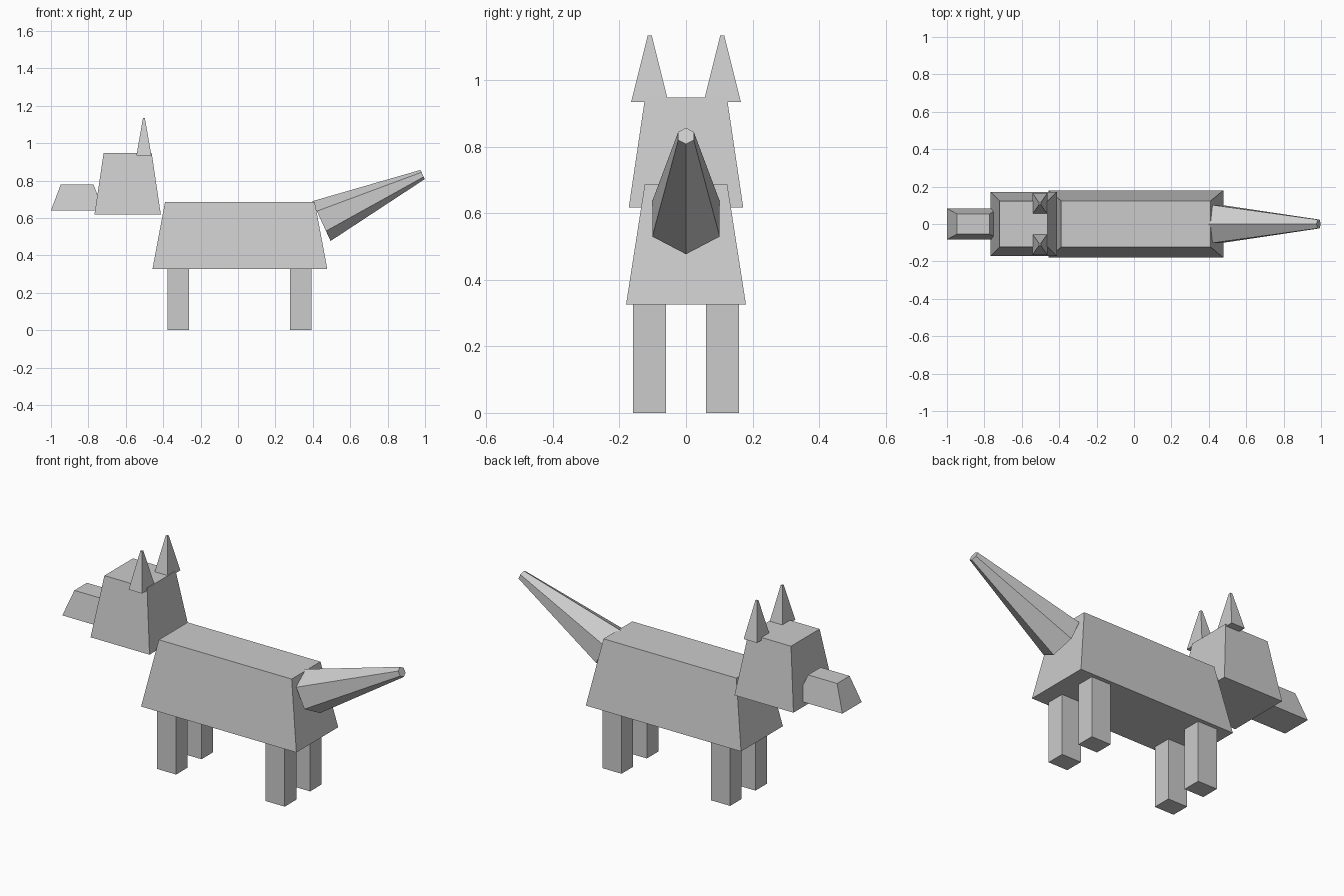
import bpy
import bmesh
from mathutils import Matrix, Vector

if "Cube" in bpy.data.objects:
    bpy.data.objects.remove(bpy.data.objects["Cube"], do_unlink=True)

# Single flat colour
grey = bpy.data.materials.new("light_grey")
grey.use_nodes = True
colour = (0.6, 0.6, 0.6, 1)
grey.diffuse_color = colour
grey.node_tree.nodes["Principled BSDF"].inputs["Base Color"].default_value = colour


def add_object(name, bm):
    mesh = bpy.data.meshes.new(name)
    bm.to_mesh(mesh)
    bm.free()
    mesh.materials.append(grey)
    obj = bpy.data.objects.new(name, mesh)
    bpy.context.collection.objects.link(obj)
    return obj


def tapered_block(name, centre, bottom, top, z0, z1):
    """Box whose bottom and top have their own (x, y) sizes."""
    bm = bmesh.new()
    bmesh.ops.create_cube(bm, size=1)
    for v in bm.verts:
        size, z = (top, z1) if v.co.z > 0 else (bottom, z0)
        v.co = (centre[0] + v.co.x * size[0], centre[1] + v.co.y * size[1], z)
    return add_object(name, bm)


def tapered_tube(name, start, end, r1, r2, sides):
    """Capped cone running from start to end, with a corner pointing up."""
    start, end = Vector(start), Vector(end)
    axis = (end - start).normalized()
    side = Vector((0, 1, 0))
    up = axis.cross(side)
    frame = Matrix((up, side, axis)).transposed().to_4x4()
    bm = bmesh.new()
    bmesh.ops.create_cone(bm, cap_ends=True, segments=sides, radius1=r1,
                          radius2=r2, depth=(end - start).length)
    # Turn the ring so that one corner lies on the local x axis
    first = bm.verts[:][0].co
    turn = Matrix.Rotation(-Vector((1, 0)).angle_signed(first.xy) * -1, 4, "Z")
    bm.transform(Matrix.Translation((start + end) / 2) @ frame @ turn)
    return add_object(name, bm)


# Body, head and muzzle
tapered_block("body", (0.01, 0), (0.935, 0.36), (0.8, 0.248), 0.326, 0.686)
tapered_block("head", (-0.59, 0), (0.355, 0.344), (0.257, 0.246), 0.617, 0.947)
tapered_block("muzzle", (-0.86, 0), (0.28, 0.166), (0.175, 0.108), 0.64, 0.779)

# Legs and ears in left and right pairs (the animal faces -x)
for label, s in (("left", 1), ("right", -1)):
    for end, x in (("front", -0.319), ("rear", 0.335)):
        tapered_block(f"{end}_leg_{label}", (x, s * 0.109),
                      (0.115, 0.099), (0.115, 0.099), 0, 0.33)
    tapered_block(f"ear_{label}", (-0.503, s * 0.109),
                  (0.08, 0.112), (0.01, 0.012), 0.934, 1.134)

# Tail
tapered_tube("tail", (0.446, 0, 0.583), (0.987, 0, 0.832), 0.117, 0.027, 6)
